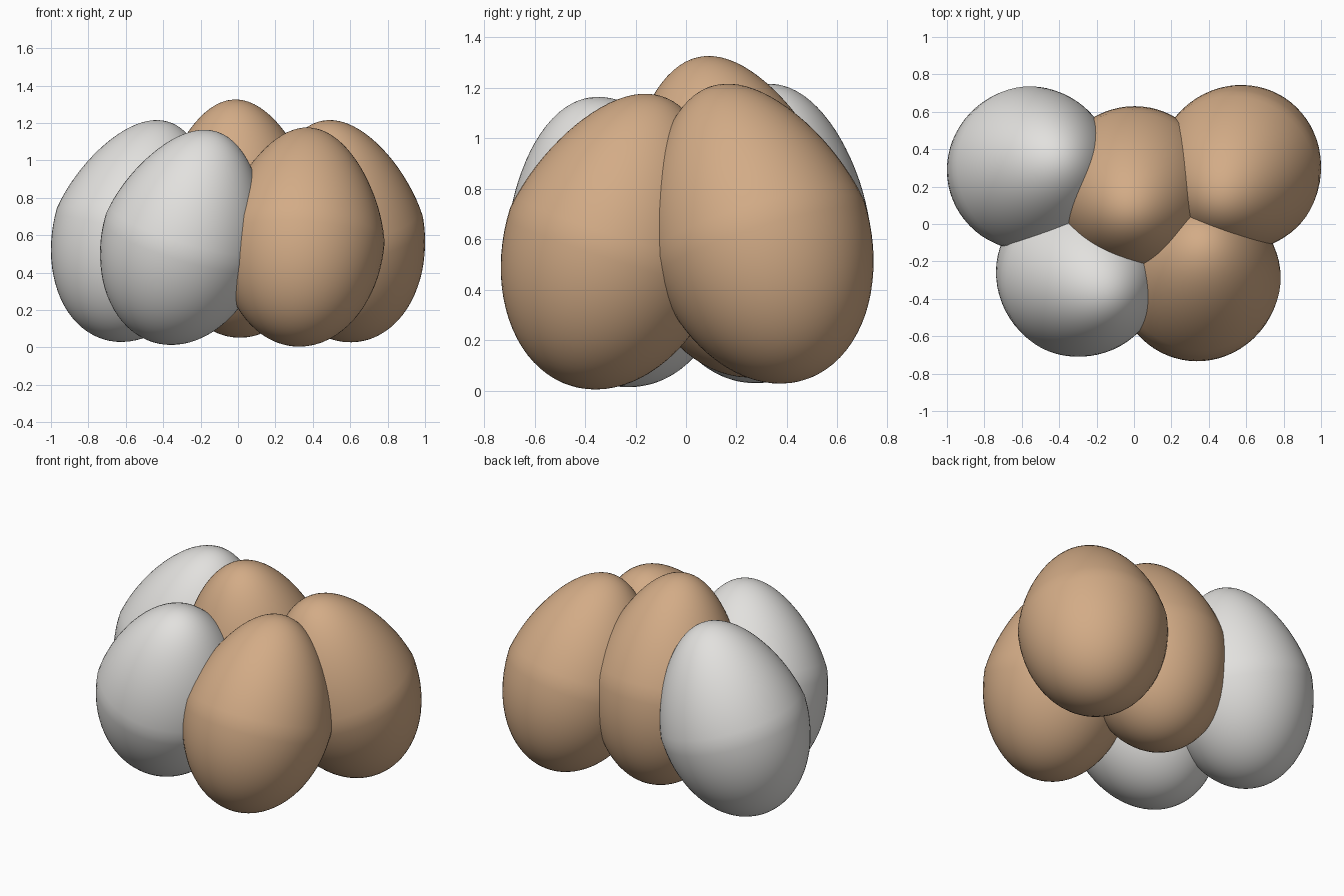
import bpy
import bmesh
from mathutils import Vector

cube = bpy.data.objects.get("Cube")
if cube:
    bpy.data.objects.remove(cube, do_unlink=True)


def make_material(name, rgb):
    mat = bpy.data.materials.new(name)
    mat.use_nodes = True
    color = (*rgb, 1.0)
    mat.diffuse_color = color
    mat.node_tree.nodes["Principled BSDF"].inputs["Base Color"].default_value = color
    return mat


brown = make_material("brown_shell", (0.65, 0.41, 0.24))
white = make_material("white_shell", (0.76, 0.75, 0.73))

RADIUS = 0.44
TAPER = 0.2


def make_egg(name, center, lean, half_height, mat):
    """Stretched sphere whose upper half narrows, leaning by (x, y)."""
    bm = bmesh.new()
    bmesh.ops.create_uvsphere(bm, u_segments=64, v_segments=40, radius=1.0)
    for v in bm.verts:
        width = RADIUS * (1 - TAPER * max(v.co.z, 0))
        v.co = Vector((v.co.x * width, v.co.y * width, v.co.z * half_height))
    for f in bm.faces:
        f.smooth = True
    mesh = bpy.data.meshes.new(name)
    bm.to_mesh(mesh)
    bm.free()
    mesh.materials.append(mat)

    egg = bpy.data.objects.new(name, mesh)
    bpy.context.collection.objects.link(egg)
    lx, ly = lean
    axis = Vector((lx, ly, (1 - lx * lx - ly * ly) ** 0.5))
    egg.rotation_mode = 'QUATERNION'
    egg.rotation_quaternion = Vector((0, 0, 1)).rotation_difference(axis)
    egg.location = center


# Clutch of five eggs leaning together
make_egg("middle_egg", (0, 0.18, 0.69), (-0.03, -0.2), 0.645, brown)
make_egg("back_left_egg", (0.555, 0.285, 0.625), (-0.16, -0.3), 0.615, brown)
make_egg("front_left_egg", (0.345, -0.277, 0.593), (0.065, 0.3), 0.602, brown)
make_egg("back_right_egg", (-0.545, 0.297, 0.625), (0.28, 0.08), 0.608, white)
make_egg("front_right_egg", (-0.284, -0.277, 0.592), (0.28, -0.19), 0.594, white)
